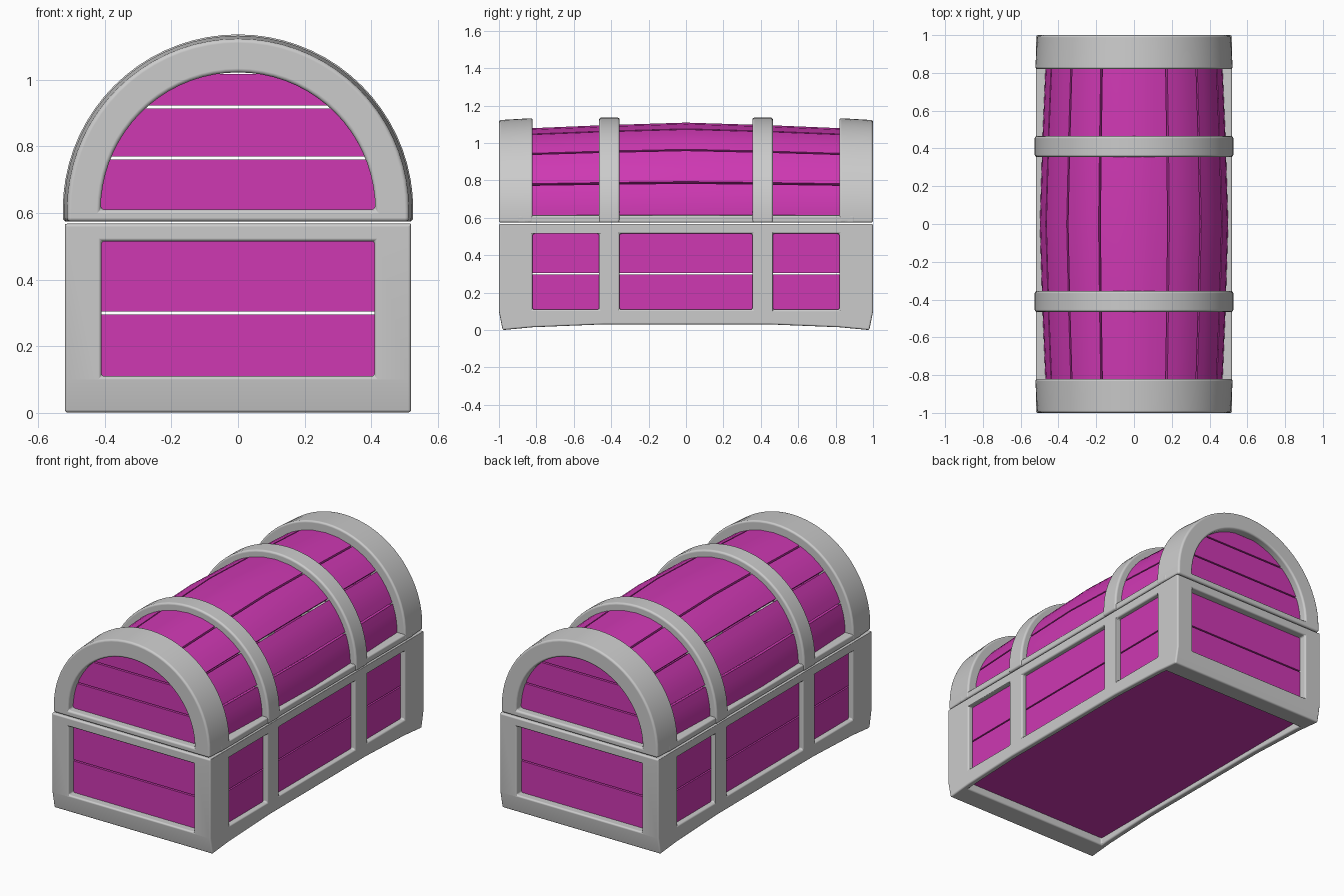
import bpy, bmesh
from math import sin, cos, pi, radians, sqrt

if "Cube" in bpy.data.objects:
    bpy.data.objects.remove(bpy.data.objects["Cube"])

CZ = 0.61          # height of the arch centre
purple = bpy.data.materials.new("purple_wood")
purple.diffuse_color = (0.62, 0.04, 0.45, 1)
purple.use_nodes = True
purple.node_tree.nodes["Principled BSDF"].inputs["Base Color"].default_value = purple.diffuse_color


def finish(name, bm, mat=None, bevel=0):
    bmesh.ops.recalc_face_normals(bm, faces=bm.faces)
    me = bpy.data.meshes.new(name)
    bm.to_mesh(me)
    bm.free()
    ob = bpy.data.objects.new(name, me)
    bpy.context.collection.objects.link(ob)
    if mat:
        me.materials.append(mat)
    if bevel:
        round_edges(ob, bevel)
    return ob


def round_edges(ob, width):
    for p in ob.data.polygons:
        p.use_smooth = True
    m = ob.modifiers.new("round", 'BEVEL')
    m.width, m.segments = width, 3
    m.limit_method, m.angle_limit = 'ANGLE', radians(40)
    m.harden_normals = True


def prism(bm, pts, faces, axis, a, b):
    """Flat faces in (u, z), extruded along x or y from a to b."""
    place = (lambda u, z: (a, u, z)) if axis == 'x' else (lambda u, z: (u, a, z))
    vs = [bm.verts.new(place(*p)) for p in pts]
    fs = [bm.faces.new([vs[i] for i in f]) for f in faces]
    ext = bmesh.ops.extrude_face_region(bm, geom=fs, use_keep_orig=True)
    move = (b - a, 0, 0) if axis == 'x' else (0, b - a, 0)
    bmesh.ops.translate(bm, vec=move, verts=[g for g in ext['geom'] if isinstance(g, bmesh.types.BMVert)])


def box(bm, x, y, z):
    prism(bm, [(x[0], z[0]), (x[1], z[0]), (x[1], z[1]), (x[0], z[1])], [(0, 1, 2, 3)], 'y', *y)


def box_object(name, x, y, z, mat=None, bevel=0):
    bm = bmesh.new()
    box(bm, x, y, z)
    return finish(name, bm, mat, bevel)


# base frame: block with an arched underside, hollowed and cut with windows
bm = bmesh.new()
side = [(-.98, 0), (-.82, .015), (-.45, .03), (.45, .03), (.82, .015), (.98, 0),
        (1, .1), (1, .568), (-1, .568), (-1, .1)]
prism(bm, side, [range(len(side))], 'x', -.52, .52)
base = finish("base_frame", bm)
cuts = [((-.485, .485), (-.86, .86), (-.2, .8)), ((-.41, .41), (-1.2, 1.2), (.11, .515))]
cuts += [((-.7, .7), y, (.11, .515)) for y in [(-.82, -.465), (-.355, .355), (.465, .82)]]
cutters = []
for c in cuts:
    k = box_object("cutter", *c)
    k.hide_render = True
    m = base.modifiers.new("cut", 'BOOLEAN')
    m.operation, m.solver, m.object = 'DIFFERENCE', 'EXACT', k
    cutters.append(k)
bpy.context.view_layer.update()
cut_mesh = bpy.data.meshes.new_from_object(base.evaluated_get(bpy.context.evaluated_depsgraph_get()))
base.modifiers.clear()
base.data = cut_mesh
for k in cutters:
    bpy.data.objects.remove(k)
round_edges(base, .012)

# base planks, two per wall, and the floor
for n, z in enumerate([(.09, .296), (.304, .54)]):
    for s in (-1, 1):
        box_object(f"side_plank_{n}", sorted((s * .46, s * .49)), (-.88, .88), z, purple)
        box_object(f"end_plank_{n}", (-.43, .43), sorted((s * .925, s * .955)), z, purple)
box_object("floor", (-.495, .495), (-.88, .88), (.055, .085), purple)


def arc(r, n=36):
    return [(r * cos(pi * i / n), CZ + r * sin(pi * i / n)) for i in range(n + 1)]


# arched lid bands: closed D rings at the ends, open hoops between
def hoop(name, ro, ri, y0, y1, sill, taper=None):
    n = 37
    lo = .574
    pts = arc(ro) + arc(ri) + [(ro, lo), (-ro, lo), (ri, lo), (-ri, lo)]
    faces = [(i, i + 1, n + i + 1, n + i) for i in range(n - 1)]
    if sill:
        faces.append((2 * n, 0, n, 2 * n - 1, n - 1, 2 * n + 1))
        pts = pts[:-2]
    else:
        faces += [(2 * n, 0, n, 2 * n + 2), (2 * n + 1, n - 1, 2 * n - 1, 2 * n + 3)]
    bm = bmesh.new()
    prism(bm, pts, faces, 'y', y0, y1)
    if taper:
        for v in bm.verts:
            if abs(v.co.y) > .99 and (v.co.x ** 2 + (v.co.z - CZ) ** 2) > .22:
                v.co.x *= taper
                if v.co.z > CZ:
                    v.co.z = CZ + (v.co.z - CZ) * taper
    return finish(name, bm, bevel=.012)


for s in (-1, 1):
    hoop("lid_end_band", .523, .412, s * .82, s * 1.0, True, .98)
    hoop("lid_hoop", .526, .455, s * .355, s * .465, False)
    box_object("lid_side_rail", sorted((s * .455, s * .52)), (-.9, .9), (.574, .614), bevel=.01)

# lid planks: curved staves that bulge toward the middle
edges = [-94, -69, -45, -21.5, 21.5, 45, 69, 94]
stations = [(-.9, .466), (-.45, .485), (0, .499), (.45, .485), (.9, .466)]
for k in range(7):
    a0, a1 = radians(edges[k] + .6), radians(edges[k + 1] - .6)
    bm = bmesh.new()
    rings = []
    for y, r in stations:
        angs = [a0 + (a1 - a0) * i / 4 for i in range(5)]
        loop = [(r, a) for a in angs] + [(r - .03, a) for a in reversed(angs)]
        rings.append([bm.verts.new((q * sin(a), y, CZ + q * cos(a))) for q, a in loop])
    for A, B in zip(rings, rings[1:]):
        for i in range(10):
            j = (i + 1) % 10
            bm.faces.new((A[i], A[j], B[j], B[i]))
    bm.faces.new(rings[0])
    bm.faces.new(rings[-1])
    ob = finish("lid_stave", bm, purple)
    bpy.ops.object.select_all(action='DESELECT')
    ob.select_set(True)
    bpy.context.view_layer.objects.active = ob
    bpy.ops.object.shade_smooth_by_angle(angle=radians(40))

# lid end planks: horizontal boards trimmed to the arch
for z0, z1 in [(.59, .761), (.769, .914), (.922, 1.017), (1.022, 1.04)]:
    zs = [z0 + (z1 - z0) * i / 6 for i in range(7)]
    half = [sqrt(max(0, .435 ** 2 - max(0, z - CZ) ** 2)) for z in zs]
    pts = [(h, z) for h, z in zip(half, zs)] + [(-h, z) for h, z in reversed(list(zip(half, zs)))]
    for s in (-1, 1):
        bm = bmesh.new()
        prism(bm, pts, [range(14)], 'y', s * .925, s * .955)
        finish("lid_end_plank", bm, purple)
